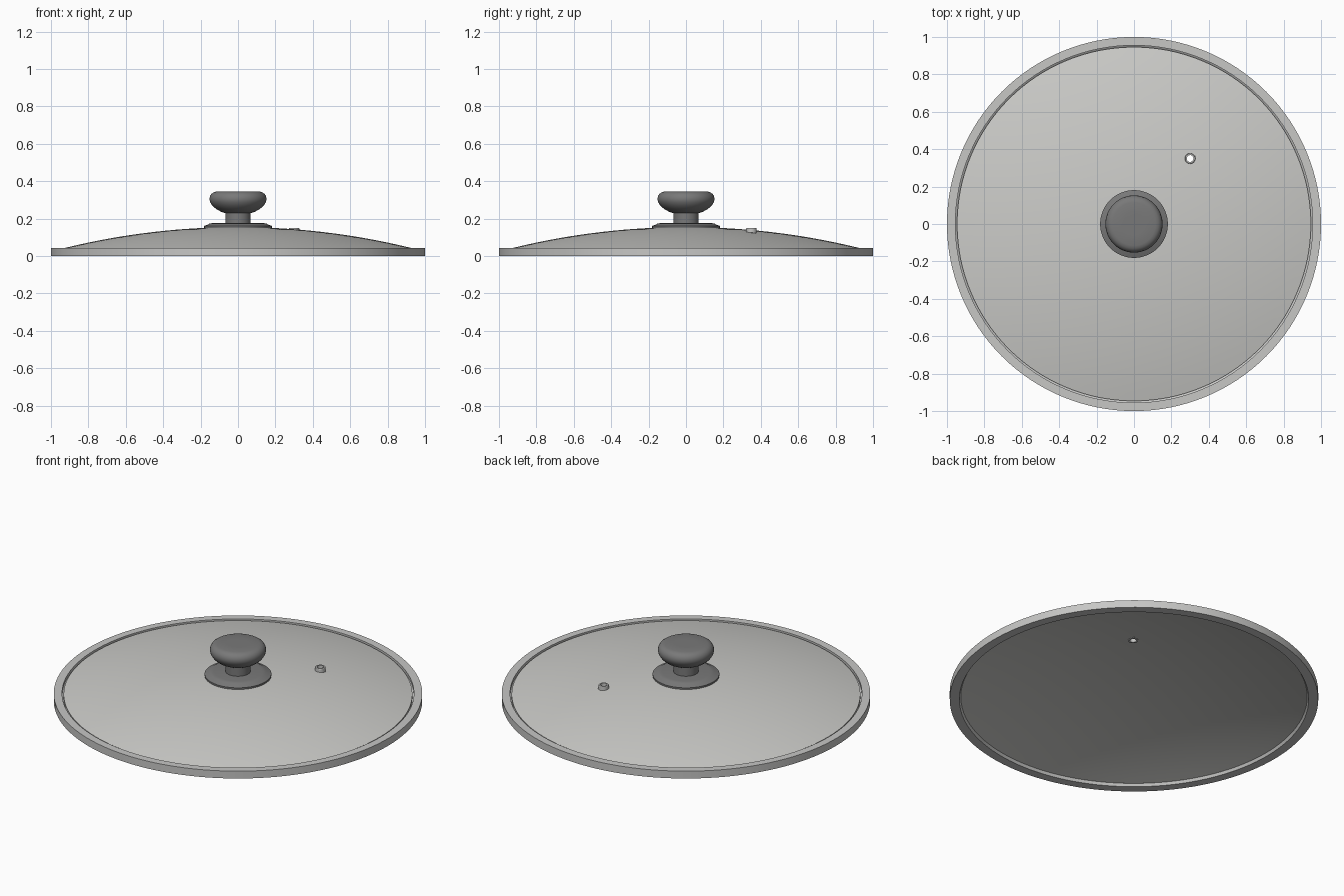
import bpy, bmesh, math

if "Cube" in bpy.data.objects:
    bpy.data.objects.remove(bpy.data.objects["Cube"])

def material(name, rgb):
    m = bpy.data.materials.new(name)
    m.diffuse_color = (*rgb, 1)
    m.use_nodes = True
    m.node_tree.nodes["Principled BSDF"].inputs["Base Color"].default_value = m.diffuse_color
    return m

GLASS = material("pale_glass", (0.60, 0.60, 0.58))
STEEL = material("light_steel", (0.57, 0.57, 0.56))
DARK = material("dark_grey", (0.19, 0.19, 0.19))

def lathe(name, profile, mat, steps=128, closed=False, loc=(0, 0, 0), angle=30):
    """Spin an (r, z) profile around z; r = 0 points become poles."""
    bm = bmesh.new()
    rings = []
    for r, z in profile:
        if r < 1e-6:
            rings.append([bm.verts.new((0, 0, z))] * steps)
        else:
            rings.append([bm.verts.new((r * math.cos(2 * math.pi * i / steps),
                                        r * math.sin(2 * math.pi * i / steps), z))
                          for i in range(steps)])
    pairs = list(zip(rings, rings[1:]))
    if closed:
        pairs.append((rings[-1], rings[0]))
    for a, b in pairs:
        for i in range(steps):
            j = (i + 1) % steps
            quad = list(dict.fromkeys([a[i], a[j], b[j], b[i]]))
            if len(quad) > 2:
                bm.faces.new(quad)
    bmesh.ops.recalc_face_normals(bm, faces=bm.faces)
    me = bpy.data.meshes.new(name)
    bm.to_mesh(me)
    bm.free()
    me.materials.append(mat)
    ob = bpy.data.objects.new(name, me)
    ob.location = loc
    bpy.context.collection.objects.link(ob)
    bpy.ops.object.select_all(action='DESELECT')
    ob.select_set(True)
    bpy.context.view_layer.objects.active = ob
    bpy.ops.object.shade_smooth_by_angle(angle=math.radians(angle))
    return ob

# Shallow glass dome, as a spherical shell
R, TOP, EDGE, N = 3.9, 0.155, 0.946, 20
def dome_z(r):
    return TOP - R + math.sqrt(R * R - r * r)
radii = [EDGE * i / N for i in range(N + 1)]
shell = [(r, dome_z(r)) for r in radii] + [(r, dome_z(r) - 0.022) for r in reversed(radii)]
dome = lathe("glass_dome", shell, GLASS)

# Steam hole cut through the glass
VENT = (0.30, 0.35, 0)
cutter = lathe("vent_cutter", [(0, 0), (0.024, 0), (0.024, 0.3), (0, 0.3)], GLASS, 32, loc=VENT)
cutter.hide_render = True
mod = dome.modifiers.new("vent_hole", 'BOOLEAN')
mod.operation = 'DIFFERENCE'
mod.solver = 'EXACT'
mod.object = cutter
bpy.context.view_layer.update()
bpy.context.view_layer.objects.active = dome
bpy.ops.object.modifier_apply(modifier=mod.name)
bpy.data.objects.remove(cutter, do_unlink=True)

# Metal rim band with a narrow groove against the glass and an inner ledge
lathe("rim_band", [(1.0, 0), (1.0, 0.044), (0.955, 0.044), (0.955, 0.026),
                   (0.940, 0.016), (0.948, 0.0)], STEEL, closed=True)

# Steam vent eyelet
lathe("vent_eyelet", [(0.018, 0.102), (0.028, 0.102), (0.028, 0.147), (0.026, 0.150),
                      (0.018, 0.150)], STEEL, 32, closed=True, loc=VENT)

# Knob base flange
lathe("knob_flange", [(0, 0.142), (0.18, 0.142), (0.181, 0.161), (0.176, 0.164), (0.165, 0.166),
                      (0.152, 0.174), (0.13, 0.177), (0, 0.178)], DARK, 96)

# Knob neck
lathe("knob_neck", [(0, 0.17), (0.068, 0.17), (0.068, 0.236), (0, 0.236)], DARK, 64)

# Rounded grip
lathe("knob_grip", [(0, 0.229), (0.065, 0.229), (0.088, 0.236), (0.115, 0.250), (0.137, 0.269),
                    (0.149, 0.288), (0.153, 0.304), (0.150, 0.320), (0.142, 0.333),
                    (0.130, 0.341), (0.115, 0.345), (0.06, 0.346), (0, 0.346)], DARK, 96, angle=40)
